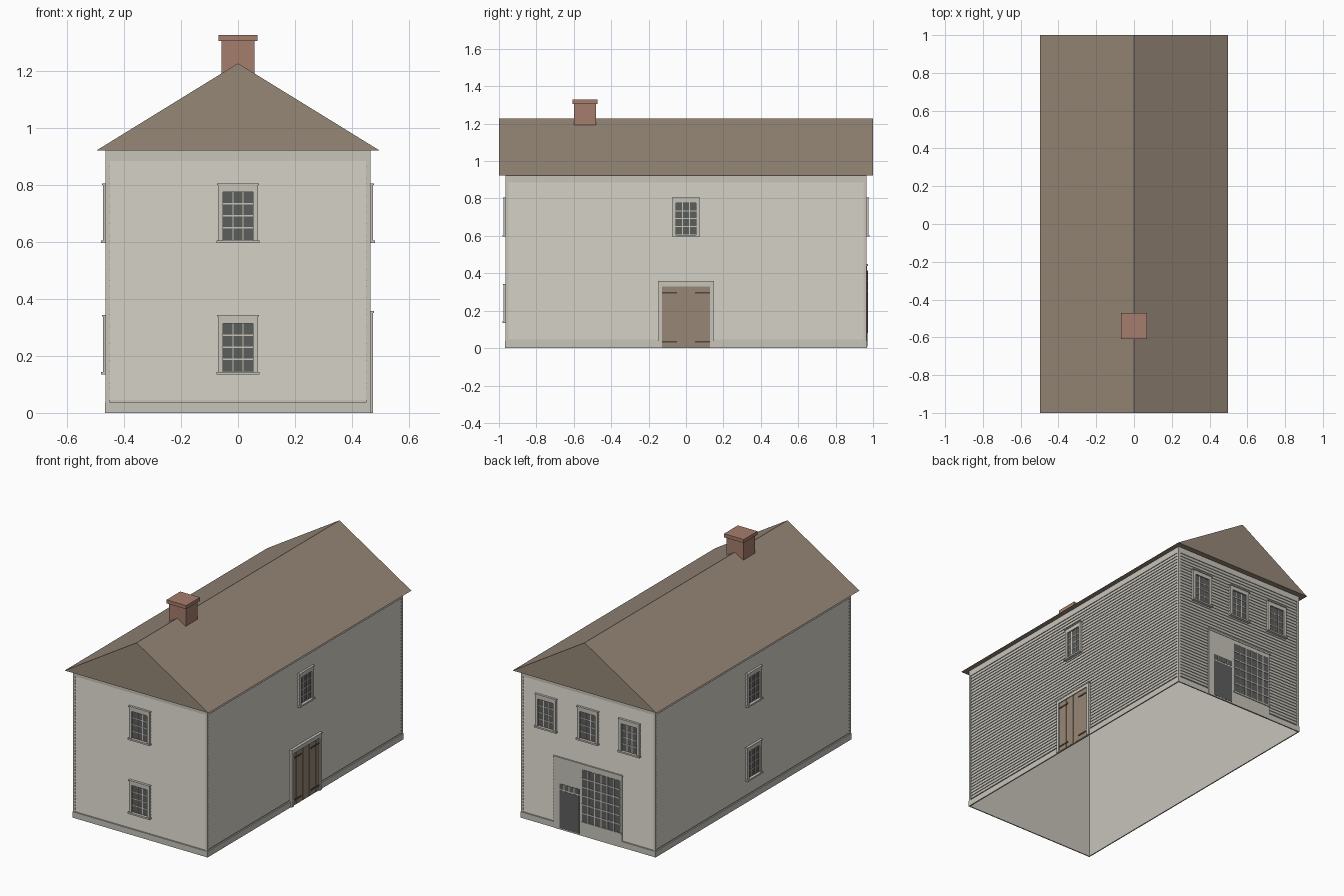
import bpy, bmesh
from math import pi
from mathutils import Matrix

cube = bpy.data.objects.get("Cube")
if cube:
    bpy.data.objects.remove(cube, do_unlink=True)


def material(name, rgb):
    m = bpy.data.materials.new(name)
    m.use_nodes = True
    col = (*rgb, 1)
    m.diffuse_color = col
    m.node_tree.nodes["Principled BSDF"].inputs["Base Color"].default_value = col
    return m


PAINT = material("pale grey paint", (0.57, 0.55, 0.49))
ROOF = material("brown shingle", (0.305, 0.242, 0.184))
BRICK = material("red brick", (0.376, 0.205, 0.15))
GLASS = material("dark glass", (0.107, 0.112, 0.107))
WOOD = material("bare wood", (0.31, 0.245, 0.18))
IRON = material("dark iron", (0.075, 0.065, 0.055))

# Half sizes of the walls and the eave height
HX, HY, EAVE = 0.465, 0.965, 0.922
# Each side: turn about z, half width, distance from the centre
SIDES = {"front": (0, HX, HY), "left": (pi / 2, HY, HX),
         "back": (pi, HX, HY), "right": (-pi / 2, HY, HX)}


def finish(name, bm, mat):
    bmesh.ops.recalc_face_normals(bm, faces=bm.faces)
    me = bpy.data.meshes.new(name)
    bm.to_mesh(me)
    bm.free()
    me.materials.append(mat)
    ob = bpy.data.objects.new(name, me)
    bpy.context.collection.objects.link(ob)
    return ob


def add_box(bm, x0, x1, y0, y1, z0, z1):
    mid = Matrix.Translation(((x0 + x1) / 2, (y0 + y1) / 2, (z0 + z1) / 2))
    size = Matrix.Diagonal((x1 - x0, y1 - y0, z1 - z0, 1))
    return bmesh.ops.create_cube(bm, size=1, matrix=mid @ size)["verts"]


def side_boxes(name, side, mat, boxes):
    """Boxes on a wall: (u0, u1, z0, z1, proud), with u along the wall."""
    turn, half, dist = SIDES[side]
    bm = bmesh.new()
    for u0, u1, z0, z1, proud in boxes:
        add_box(bm, u0, u1, -dist - proud, -dist + 0.005, z0, z1)
    bm.transform(Matrix.Rotation(turn, 4, "Z"))
    return finish(f"{side}_{name}", bm, mat)


def grid_bars(u0, u1, z0, z1, cols, rows, proud, w=0.005):
    """Glazing bars that split an opening into panes."""
    bars = []
    for i in range(1, cols):
        u = u0 + (u1 - u0) * i / cols
        bars.append((u - w / 2, u + w / 2, z0, z1, proud))
    for j in range(1, rows):
        z = z0 + (z1 - z0) * j / rows
        bars.append((u0, u1, z - w / 2, z + w / 2, proud))
    return bars


def window(name, side, u, z):
    """Sash window with casing, sill and three by four panes."""
    a, b = u - 0.053, u + 0.053
    top = z + 0.21
    g0, g1 = z + 0.012, top - 0.03
    side_boxes(name + "_glass", side, GLASS, [(a, b, g0, g1, 0.001)])
    side_boxes(name + "_frame", side, PAINT, [
        (a - 0.018, a, z + 0.01, top, 0.01),
        (b, b + 0.018, z + 0.01, top, 0.01),
        (a, b, g1, top, 0.01),
        (a - 0.021, b + 0.021, top - 0.006, top, 0.013),
        (a - 0.022, b + 0.022, z, z + 0.01, 0.016),
    ] + grid_bars(a, b, g0, g1, 3, 4, 0.003))


# Wall shell, open underneath
bm = bmesh.new()
inset = 0.006
add_box(bm, -HX + inset, HX - inset, -HY + inset, HY - inset, 0, EAVE)
bm.faces.ensure_lookup_table()
floor = [f for f in bm.faces if f.calc_center_median().z < 0.01]
bmesh.ops.delete(bm, geom=floor, context="FACES")
finish("wall_shell", bm, PAINT)

# Lapped siding, corner boards, base board and frieze on every side
BOARD, BOTTOM, COUNT = 0.02, 0.045, 42
for side, (turn, half, dist) in SIDES.items():
    bm = bmesh.new()
    back = -dist + inset
    for i in range(COUNT):
        z0 = BOTTOM + i * BOARD
        verts = add_box(bm, -half + 0.015, half - 0.015,
                        -dist + 0.001, back, z0, z0 + BOARD)
        for v in verts:
            if v.co.z > z0 + BOARD / 2 and v.co.y < back - 0.001:
                v.co.y = back - 0.0005
    bm.transform(Matrix.Rotation(turn, 4, "Z"))
    finish(f"{side}_siding", bm, PAINT)
    side_boxes("trim", side, PAINT, [
        (-half, -half + 0.015, 0.035, EAVE, 0),
        (half - 0.015, half, 0.035, EAVE, 0),
        (-half, half, 0.885, EAVE, 0),
        (-half - 0.002, half + 0.002, 0, 0.037, 0.002),
    ])

# Roof prism with gable ends
bm = bmesh.new()
profile = [(-0.497, EAVE), (0.497, EAVE), (0, 1.228)]
end = bm.faces.new([bm.verts.new((x, -1, z)) for x, z in profile])
grown = bmesh.ops.extrude_face_region(bm, geom=[end], use_keep_orig=True)["geom"]
bmesh.ops.translate(bm, vec=(0, 2, 0),
                    verts=[g for g in grown if isinstance(g, bmesh.types.BMVert)])
finish("roof", bm, ROOF)

# Chimney shaft and cap
for name, r, z0, z1 in (("chimney_shaft", 0.058, 1.17, 1.306),
                        ("chimney_cap", 0.068, 1.306, 1.328)):
    bm = bmesh.new()
    add_box(bm, -r, r, -0.54 - r, -0.54 + r, z0, z1)
    finish(name, bm, BRICK)

# Sash windows
UPPER, LOWER = 0.596, 0.134
for side in SIDES:
    window("upper_window", side, 0, UPPER)
for side in ("front", "right"):
    window("lower_window", side, 0, LOWER)
for name, u in (("upper_window_a", -0.288), ("upper_window_b", 0.288)):
    window(name, "back", u, UPPER)

# Plank double door with strap hinges
D, TOP = 0.128, 0.33
side_boxes("door_frame", "left", PAINT, [
    (-D - 0.02, -D, 0, TOP, 0.01),
    (D, D + 0.02, 0, TOP, 0.01),
    (-D - 0.02, D + 0.02, TOP, 0.352, 0.01),
    (-D - 0.023, D + 0.023, 0.35, 0.358, 0.013),
])
plank = D / 4
side_boxes("door_planks", "left", WOOD, [
    (-D + i * plank, -D + (i + 1) * plank - 0.001, 0.002, TOP, 0.004 + 0.001 * (i % 2))
    for i in range(8)])
side_boxes("door_hinges", "left", IRON, [
    (min(s * D, s * 0.048), max(s * D, s * 0.048), z, z + 0.009, 0.008)
    for s in (-1, 1) for z in (0.03, 0.292)])

# Shop front: surround, glazed door with transom, large paned window
side_boxes("shop_surround", "back", PAINT, [
    (-0.235, 0.235, 0, 0.445, 0.004), (-0.237, 0.237, 0.438, 0.45, 0.007)])
door = (-0.195, -0.058)
side_boxes("shop_door", "back", GLASS, [(*door, 0.008, 0.245, 0.005)])
side_boxes("shop_transom", "back", GLASS, [(*door, 0.253, 0.287, 0.005)])
pane = (-0.04, 0.226, 0.09, 0.415)
side_boxes("shop_window", "back", GLASS, [(*pane, 0.005)])
side_boxes("shop_bars", "back", PAINT,
           grid_bars(*pane, 6, 6, 0.008, 0.007)
           + grid_bars(*door, 0.253, 0.287, 4, 1, 0.008)
           + [(pane[0] - 0.006, pane[1] + 0.006, 0.082, 0.09, 0.009)])
